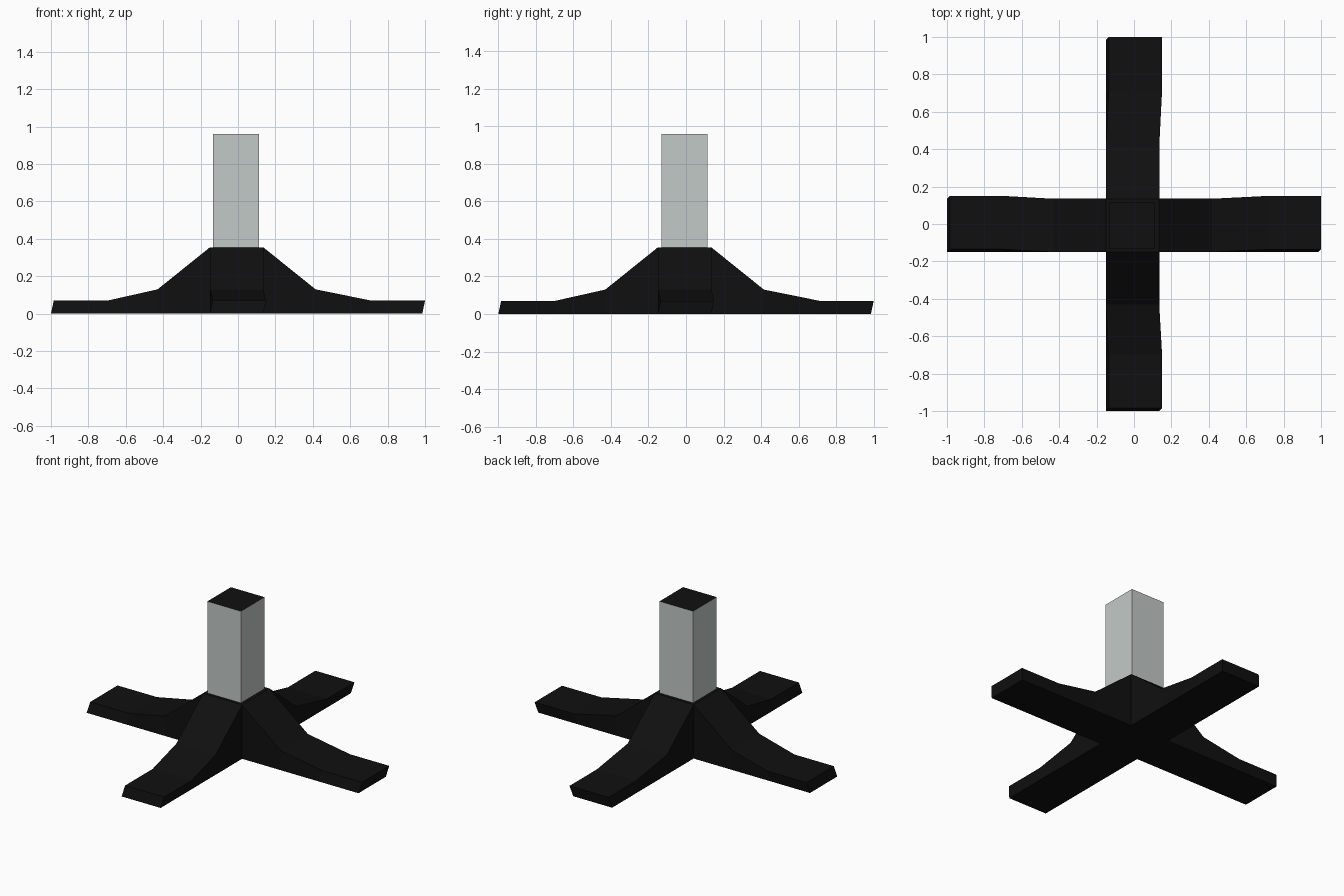
import bpy, bmesh, math
from mathutils import Matrix, Vector

if "Cube" in bpy.data.objects:
    bpy.data.objects.remove(bpy.data.objects["Cube"])


def material(name, color):
    mat = bpy.data.materials.new(name)
    mat.diffuse_color = (*color, 1)
    mat.use_nodes = True
    mat.node_tree.nodes["Principled BSDF"].inputs["Base Color"].default_value = mat.diffuse_color
    return mat


def finish(bm, name, mats):
    bmesh.ops.remove_doubles(bm, verts=bm.verts, dist=0.0005)
    bmesh.ops.recalc_face_normals(bm, faces=bm.faces)
    mesh = bpy.data.meshes.new(name)
    bm.to_mesh(mesh)
    bm.free()
    for m in mats:
        mesh.materials.append(m)
    obj = bpy.data.objects.new(name, mesh)
    bpy.context.collection.objects.link(obj)
    return obj


black = material("black", (0.005, 0.005, 0.005))
grey = material("grey_green", (0.54, 0.59, 0.575))

# Cross-shaped foot: four stepped arms around a square hub
HALF = 0.1425
LIP = 0.07      # height of the thin arm ends, whose rim leans to one side
STATIONS = [(HALF, 0.355), (0.4225, 0.13), (0.705, LIP), (0.9925, LIP)]  # distance, height


def lean(v):
    d = 0.0075 if abs(v.z - LIP) < 0.001 else -0.0075
    return v + Vector((d, d, 0))


bm = bmesh.new()
for k in range(4):
    turn = Matrix.Rotation(k * math.pi / 2, 3, 'Z')
    rings = []
    for r, h in STATIONS:
        ring = [(r, -HALF, 0), (r, HALF, 0), (r, HALF, h), (r, -HALF, h)]
        rings.append([bm.verts.new(lean(turn @ Vector(p))) for p in ring])
    for a, b in zip(rings, rings[1:]):
        for i in range(4):
            j = (i + 1) % 4
            bm.faces.new((a[i], a[j], b[j], b[i]))
    bm.faces.new(rings[-1])
# Hub top and underside
for z in (0, 0.355):
    bm.faces.new([bm.verts.new(lean(Vector((x * HALF, y * HALF, z))))
                  for x, y in ((-1, -1), (1, -1), (1, 1), (-1, 1))])
finish(bm, "cross_foot", [black])

# Square post with a dark top
bm = bmesh.new()
bmesh.ops.create_cube(bm, size=1, matrix=Matrix.Translation((-0.01, -0.0075, 0.6575))
                      @ Matrix.Diagonal((0.245, 0.245, 0.605, 1)))
bm.normal_update()
for f in bm.faces:
    f.material_index = 1 if abs(f.normal.z) > 0.5 else 0
finish(bm, "post", [grey, black])
